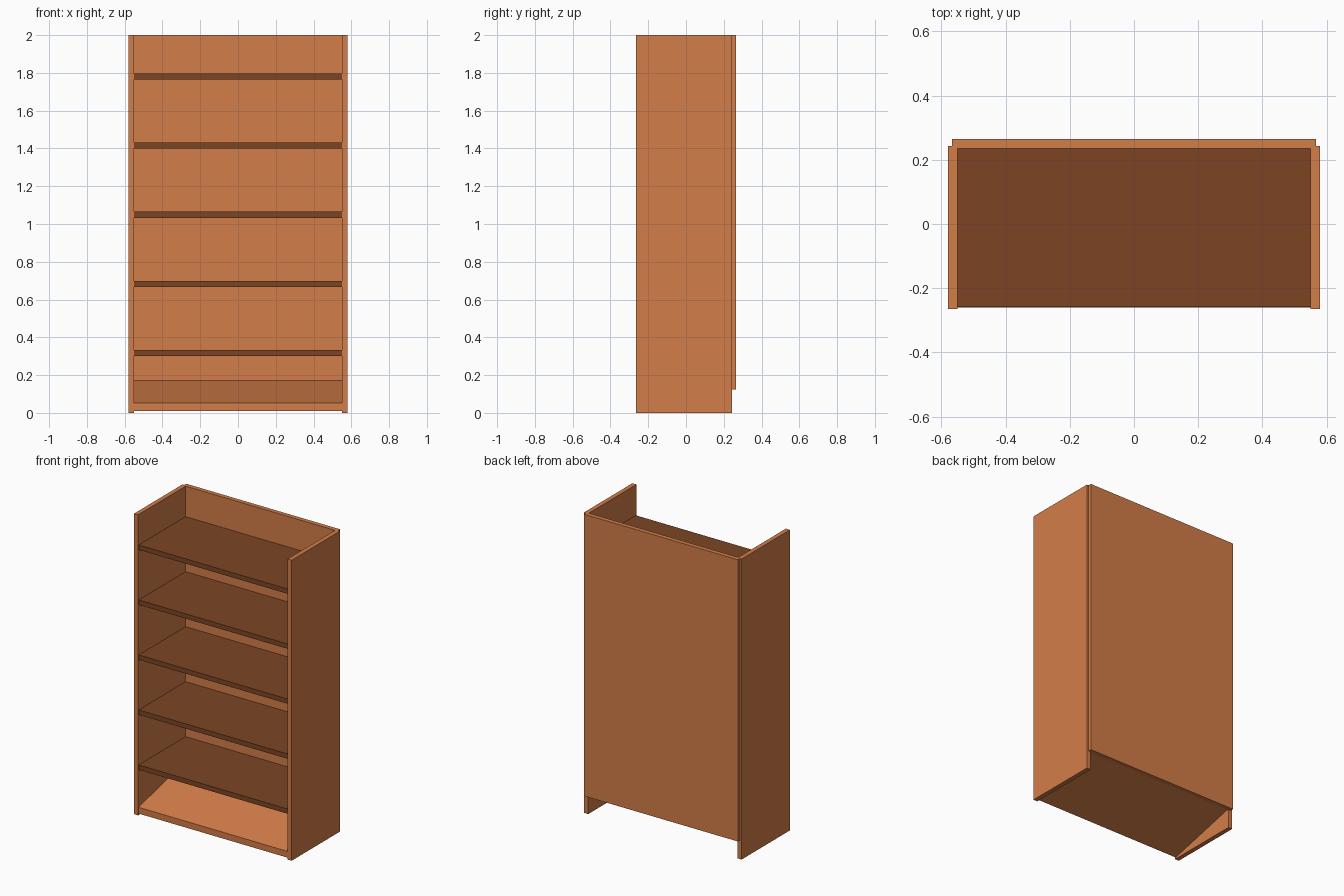
import bpy
import bmesh
from mathutils import Vector

if "Cube" in bpy.data.objects:
    bpy.data.objects.remove(bpy.data.objects["Cube"], do_unlink=True)


def material(name, rgb):
    mat = bpy.data.materials.new(name)
    mat.use_nodes = True
    color = (*rgb, 1.0)
    mat.diffuse_color = color
    mat.node_tree.nodes["Principled BSDF"].inputs["Base Color"].default_value = color
    return mat


def prism(name, points, direction, mat):
    """Extrude a closed outline of 3D points along a direction."""
    bm = bmesh.new()
    face = bm.faces.new([bm.verts.new(p) for p in points])
    side = bmesh.ops.extrude_face_region(bm, geom=[face], use_keep_orig=True)
    moved = [g for g in side["geom"] if isinstance(g, bmesh.types.BMVert)]
    bmesh.ops.translate(bm, verts=moved, vec=Vector(direction))
    bmesh.ops.recalc_face_normals(bm, faces=bm.faces)
    mesh = bpy.data.meshes.new(name)
    bm.to_mesh(mesh)
    bm.free()
    mesh.materials.append(mat)
    obj = bpy.data.objects.new(name, mesh)
    bpy.context.collection.objects.link(obj)
    return obj


def board(name, x, y, z, mat):
    """Rectangular board from (low, high) ranges."""
    outline = [(x[0], y[0], z[0]), (x[1], y[0], z[0]),
               (x[1], y[1], z[0]), (x[0], y[1], z[0])]
    return prism(name, outline, (0, 0, z[1] - z[0]), mat)


light_wood = material("light_wood", (0.65, 0.205, 0.066))
dark_wood = material("dark_wood", (0.20, 0.06, 0.018))

HEIGHT = 2.0
INNER, OUTER = 0.55, 0.58          # side panel faces
FRONT, BACK = -0.265, 0.265        # overall depth
BACK_INNER, SIDE_REAR = 0.235, 0.243

# Side panels
board("left_side", (INNER, OUTER), (FRONT, SIDE_REAR), (0, HEIGHT), light_wood)
board("right_side", (-OUTER, -INNER), (FRONT, SIDE_REAR), (0, HEIGHT), light_wood)

# Back panel, stepped so that it laps behind the sides
BACK_BOTTOM, LAP = 0.125, 0.567
half = [(INNER, BACK_INNER), (INNER, SIDE_REAR), (LAP, SIDE_REAR), (LAP, BACK)]
outline = half + [(-x, y) for x, y in reversed(half)]
prism("back_panel", [(x, y, BACK_BOTTOM) for x, y in outline],
      (0, 0, HEIGHT - BACK_BOTTOM), light_wood)

# Shelves
for i in range(5):
    z = 0.301 + i * 0.366
    board(f"shelf_{i + 1}", (-INNER, INNER), (-0.258, BACK_INNER), (z, z + 0.032), dark_wood)

# Sloping bottom board, rising towards the back
slope = [(-0.26, 0.01), (BACK_INNER, 0.13), (BACK_INNER, 0.172), (-0.26, 0.052)]
prism("sloping_base", [(-INNER, y, z) for y, z in slope], (2 * INNER, 0, 0), light_wood)
